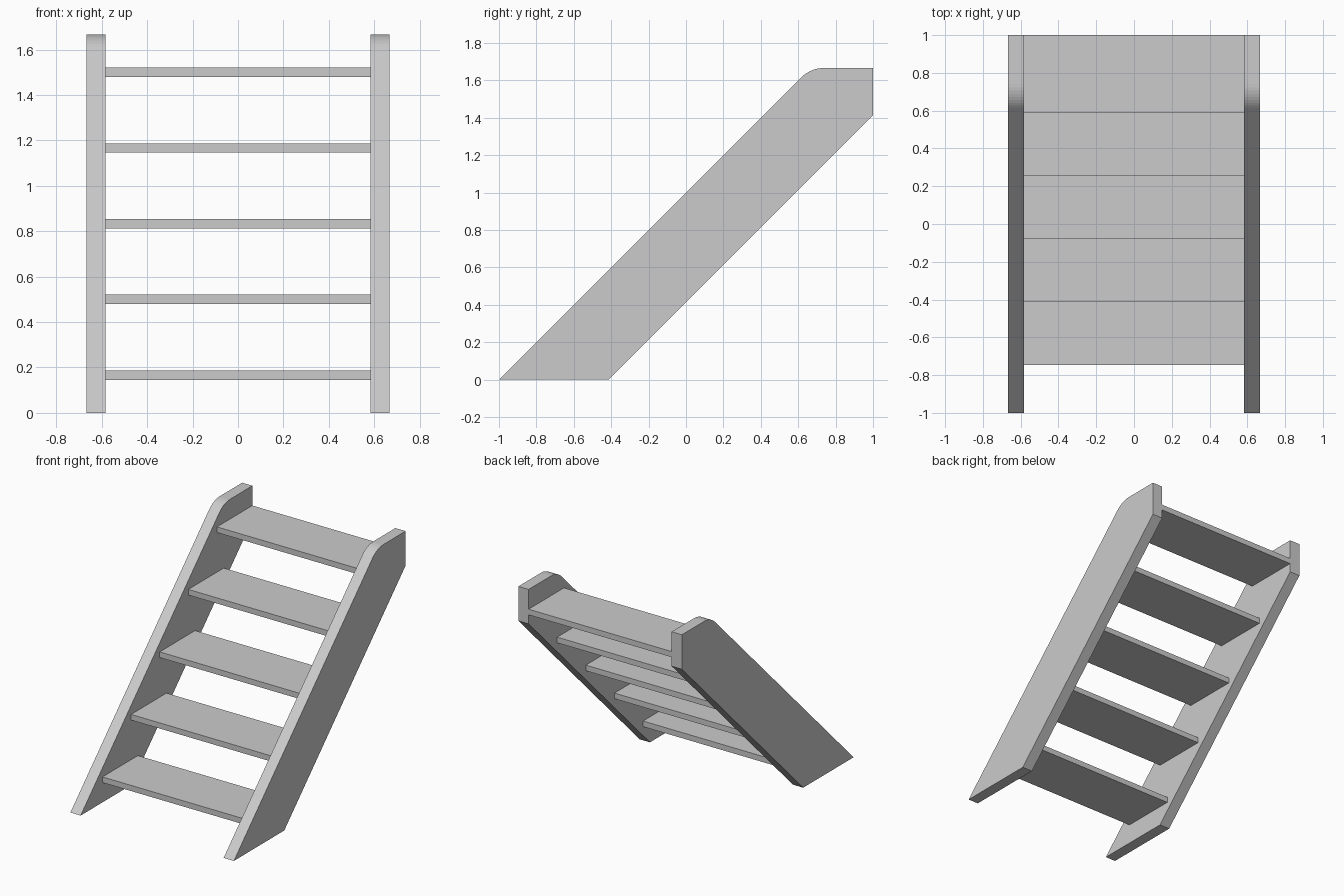
import bpy, bmesh, math

if "Cube" in bpy.data.objects:
    bpy.data.objects.remove(bpy.data.objects["Cube"])

OUTER, INNER = 0.6665, 0.583      # stringer side faces
TOP = 1.6667


def extruded(name, profile, x0, x1):
    """Solid from a (y, z) profile swept along x."""
    bm = bmesh.new()
    face = bm.faces.new([bm.verts.new((x0, y, z)) for y, z in profile])
    new = bmesh.ops.extrude_face_region(bm, geom=[face])["geom"]
    verts = [v for v in new if isinstance(v, bmesh.types.BMVert)]
    bmesh.ops.translate(bm, verts=verts, vec=(x1 - x0, 0, 0))
    bmesh.ops.recalc_face_normals(bm, faces=bm.faces)
    mesh = bpy.data.meshes.new(name)
    bm.to_mesh(mesh)
    bm.free()
    obj = bpy.data.objects.new(name, mesh)
    bpy.context.collection.objects.link(obj)
    return obj


# Side stringers: 45 degree boards with a rounded upper front corner
r = 0.18
cy = TOP - 1 + r * math.tan(math.radians(22.5))
arc = [(cy + r * math.cos(math.radians(a)), TOP - r + r * math.sin(math.radians(a)))
       for a in [90 + 45 * i / 8 for i in range(9)]]
profile = [(-1, 0), (-0.413, 0), (1, 1.413), (1, TOP)] + arc
for side, s in (("left", -1), ("right", 1)):
    extruded(side + "_stringer", profile, s * INNER, s * OUTER)

# Five evenly spaced treads between the stringers
DEPTH, HALF = 0.412, 0.0208
for i in range(5):
    z = (i + 0.5) / 3
    y = 0.588 - (4 - i) / 3
    box = [(y, z - HALF), (y + DEPTH, z - HALF), (y + DEPTH, z + HALF), (y, z + HALF)]
    extruded(f"tread_{i + 1}", box, -INNER, INNER)
